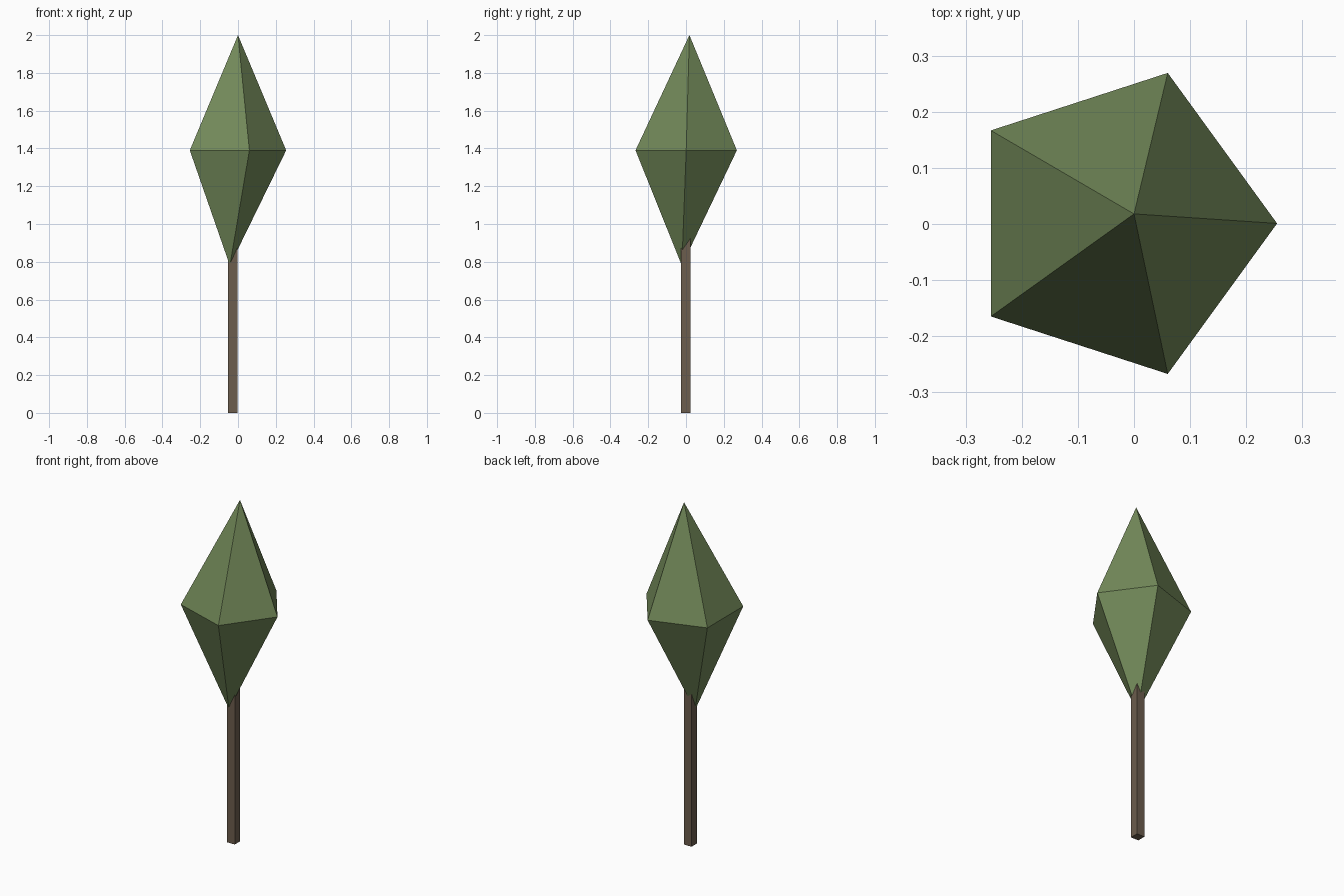
import bpy, bmesh
from math import cos, sin, tau

if "Cube" in bpy.data.objects:
    bpy.data.objects.remove(bpy.data.objects["Cube"])


def paint(obj, name, color):
    mat = bpy.data.materials.new(name)
    mat.diffuse_color = color
    mat.use_nodes = True
    mat.node_tree.nodes["Principled BSDF"].inputs["Base Color"].default_value = mat.diffuse_color
    obj.data.materials.append(mat)


# Foliage: five-sided double cone with slightly leaning tips
bm = bmesh.new()
ring = [bm.verts.new((-0.027 + 0.282 * cos(i * tau / 5), 0.001 + 0.282 * sin(i * tau / 5), 1.39))
        for i in range(5)]
top = bm.verts.new((0.0, 0.018, 2.0))
bottom = bm.verts.new((-0.043, -0.022, 0.78))
for i in range(5):
    a, b = ring[i], ring[(i + 1) % 5]
    bm.faces.new((a, b, top))
    bm.faces.new((b, a, bottom))
mesh = bpy.data.meshes.new("foliage")
bm.to_mesh(mesh)
bm.free()
foliage = bpy.data.objects.new("foliage", mesh)
bpy.context.collection.objects.link(foliage)
paint(foliage, "leaf_green", (0.17, 0.25, 0.10, 1))

# Trunk: thin square post running up into the foliage
bpy.ops.mesh.primitive_cube_add(size=1, location=(-0.027, -0.002, 0.5))
trunk = bpy.context.object
trunk.name = "trunk"
trunk.scale = (0.05, 0.05, 1.0)
bpy.ops.object.transform_apply(location=False, rotation=False, scale=True)
paint(trunk, "bark_brown", (0.15, 0.11, 0.075, 1))
